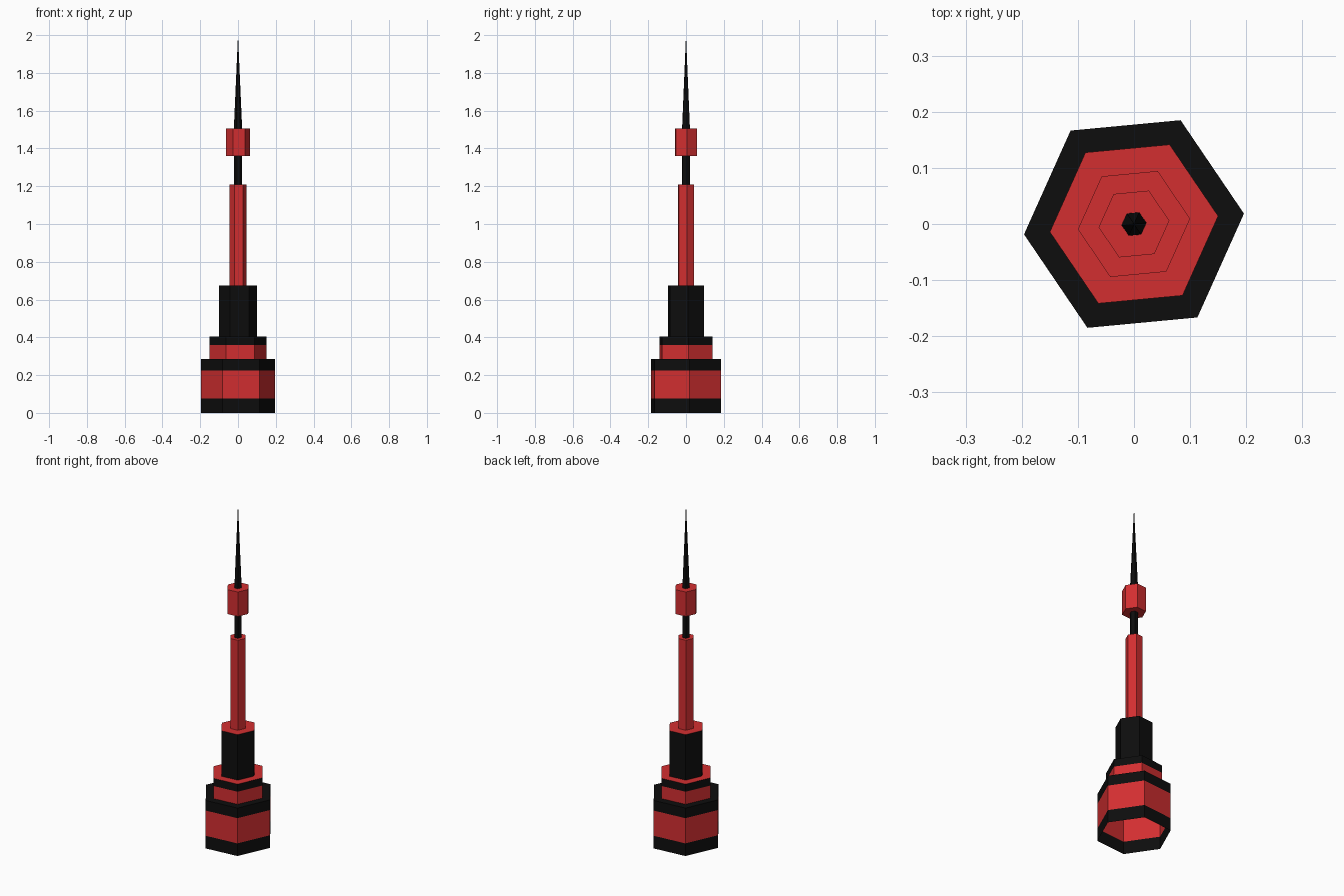
import bpy
import bmesh
from mathutils import Vector

cube = bpy.data.objects.get("Cube")
if cube:
    bpy.data.objects.remove(cube, do_unlink=True)


def make_material(name, color):
    mat = bpy.data.materials.new(name)
    mat.use_nodes = True
    mat.diffuse_color = color
    mat.node_tree.nodes["Principled BSDF"].inputs["Base Color"].default_value = color
    return mat


MATERIALS = [make_material("black", (0.004, 0.004, 0.004, 1)),
             make_material("red", (0.65, 0.028, 0.03, 1))]
BLACK, RED = 0, 1

# Slightly turned hexagon shared by every section; opposite corners mirror
HALF = [Vector((0.196, 0.0185, 0)), Vector((0.083, 0.185, 0)), Vector((-0.113, 0.1665, 0))]
HEXAGON = HALF + [-p for p in HALF]
BASE_R = 0.196


def hex_shell(name, profile, bands):
    """Skin hexagonal rings of (radius, height); bands colour each span."""
    bm = bmesh.new()
    rings = []
    for radius, z in profile:
        if radius == 0:
            rings.append([bm.verts.new((0, 0, z))] * 6)
        else:
            rings.append([bm.verts.new(p * (radius / BASE_R) + Vector((0, 0, z)))
                          for p in HEXAGON])
    for low, high, band in zip(rings, rings[1:], bands):
        for i in range(6):
            j = (i + 1) % 6
            corners = dict.fromkeys((low[i], low[j], high[j], high[i]))
            bm.faces.new(list(corners)).material_index = band
    mesh = bpy.data.meshes.new(name)
    bm.to_mesh(mesh)
    bm.free()
    for mat in MATERIALS:
        mesh.materials.append(mat)
    obj = bpy.data.objects.new(name, mesh)
    bpy.context.collection.objects.link(obj)
    return obj


# Wide banded base, hollow and open underneath
hex_shell("base",
          [(BASE_R, 0), (BASE_R, 0.075), (BASE_R, 0.225), (BASE_R, 0.285), (0.15, 0.285)],
          [BLACK, RED, BLACK, BLACK])

# Second tier with a black rim and red roof
hex_shell("second_tier",
          [(0.15, 0.285), (0.15, 0.36), (0.15, 0.405), (0.1, 0.405)],
          [RED, BLACK, RED])

# Black tower block with a red roof
hex_shell("tower_block",
          [(0.1, 0.405), (0.1, 0.675), (0.045, 0.675)],
          [BLACK, RED])

# Slim red shaft
hex_shell("shaft",
          [(0.045, 0.675), (0.045, 1.21), (0.022, 1.21)],
          [RED, RED])

# Black neck below the cabin
hex_shell("neck", [(0.022, 1.21), (0.022, 1.36)], [BLACK])

# Red lookout cabin
hex_shell("cabin",
          [(0.022, 1.36), (0.063, 1.36), (0.063, 1.505), (0.022, 1.505)],
          [RED, RED, RED])

# Tapering black spire
hex_shell("spire", [(0.022, 1.505), (0, 2.0)], [BLACK])
